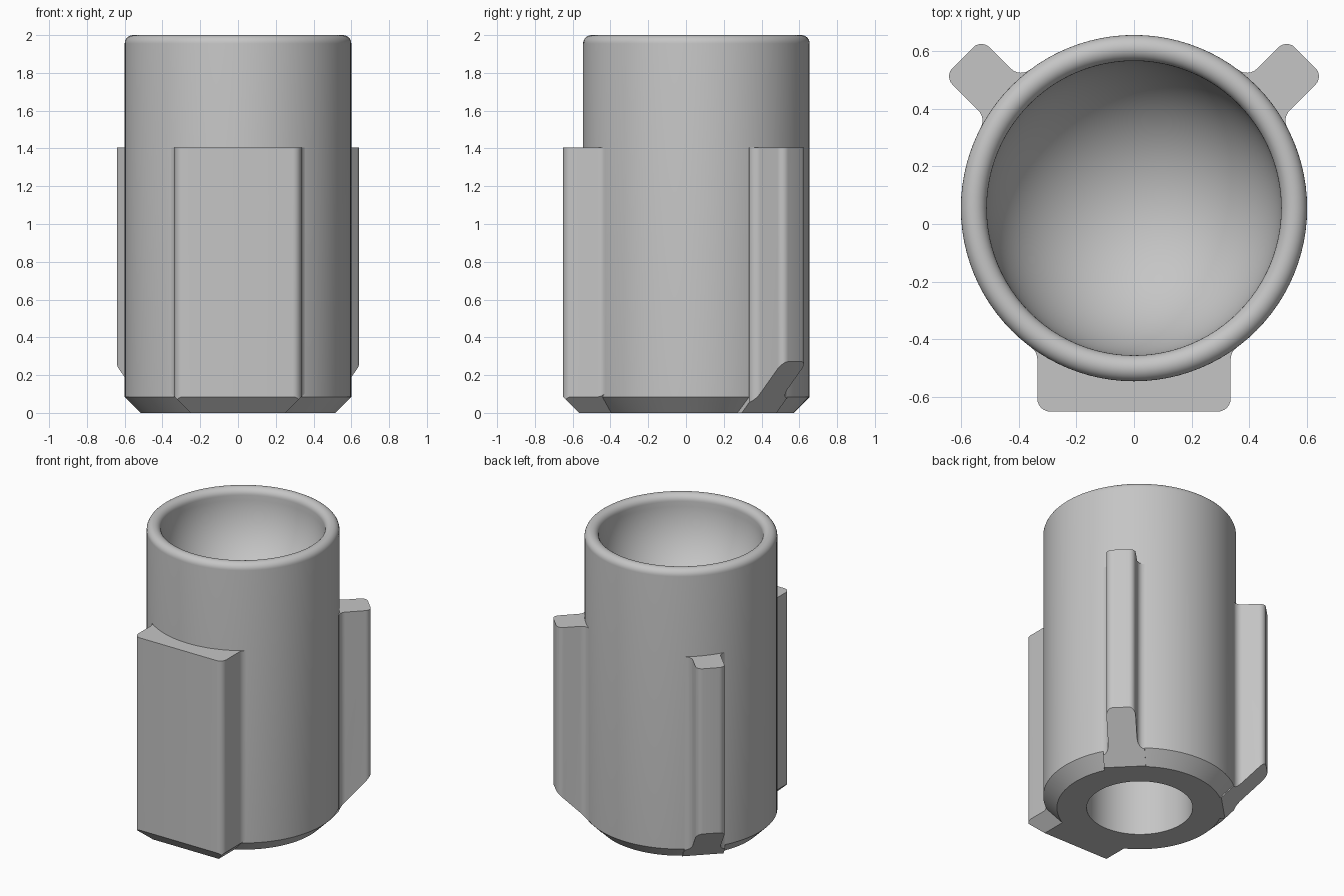
import bpy, bmesh, math
from mathutils import Vector, Matrix

cube = bpy.data.objects.get("Cube")
if cube:
    bpy.data.objects.remove(cube, do_unlink=True)

RADIUS, CENTRE_Y = 0.6, 0.055
CHAMFER, RIB_TOP = 0.085, 1.405

grey = bpy.data.materials.new("light grey")
grey.use_nodes = True
colour = (0.56, 0.56, 0.56, 1)
grey.diffuse_color = colour
grey.node_tree.nodes["Principled BSDF"].inputs["Base Color"].default_value = colour


def arc(cx, cy, r, a0, a1, steps):
    return [(cx + r * math.cos(a0 + (a1 - a0) * i / steps),
             cy + r * math.sin(a0 + (a1 - a0) * i / steps)) for i in range(steps + 1)]


def finish(bm, name):
    bmesh.ops.remove_doubles(bm, verts=bm.verts, dist=1e-5)
    bmesh.ops.recalc_face_normals(bm, faces=bm.faces)
    mesh = bpy.data.meshes.new(name)
    bm.to_mesh(mesh)
    bm.free()
    mesh.materials.append(grey)
    obj = bpy.data.objects.new(name, mesh)
    bpy.context.collection.objects.link(obj)
    bpy.ops.object.select_all(action="DESELECT")
    obj.select_set(True)
    bpy.context.view_layer.objects.active = obj
    bpy.ops.object.shade_smooth_by_angle(angle=math.radians(28))
    return obj


# Turned body: blind hole below, chamfered foot, rounded lip, round bowl on top
lip = 0.045
bowl = RADIUS - 2 * lip
foot = RADIUS - CHAMFER
profile = [(0, 1.0), (0.33, 1.0), (0.33, 0), (foot, 0), (RADIUS, CHAMFER)]
profile += arc(RADIUS - lip, 2 - lip, lip, 0, math.pi, 14)
profile += arc(0, 2 - lip, bowl, 0, -math.pi / 2, 24)[1:]
bm = bmesh.new()
verts = [bm.verts.new((r, CENTRE_Y, z)) for r, z in profile]
edges = [bm.edges.new(pair) for pair in zip(verts, verts[1:])]
bmesh.ops.spin(bm, geom=verts + edges, cent=(0, CENTRE_Y, 0), axis=(0, 0, 1),
               angle=math.tau, steps=96, use_duplicate=False)
finish(bm, "body")


def half_outline(width, outer, base, corner, fillet=0.05):
    """One side of a rib section, (across, outward), from inside the body to the tip."""
    cx = width + fillet
    reach = RADIUS + fillet
    cy = math.sqrt(reach ** 2 - cx ** 2)
    start = math.atan2(-cy, -cx) % math.tau
    blend = arc(cx, cy, fillet, start, math.pi, 6)
    tip = arc(width - corner, outer - corner, corner, 0, math.pi / 2, 6)
    return [(blend[0][0], base)] + blend + tip


def rib(name, left, right, outer, base, corner, angle, cuts, mirror=False):
    """Extruded rib pointing outward at the angle, with sloping cuts under it."""
    outline = half_outline(right, outer, base, corner)
    outline += [(-x, y) for x, y in reversed(half_outline(left, outer, base, corner))]
    bm = bmesh.new()
    face = bm.faces.new([bm.verts.new((x, y, 0)) for x, y in outline])
    top = bmesh.ops.extrude_face_region(bm, geom=[face])["geom"]
    bmesh.ops.translate(bm, verts=[v for v in top if isinstance(v, bmesh.types.BMVert)],
                        vec=(0, 0, RIB_TOP))
    for point, normal in cuts:
        cut = bmesh.ops.bisect_plane(bm, geom=bm.verts[:] + bm.edges[:] + bm.faces[:],
                                     plane_co=Vector(point), plane_no=Vector(normal),
                                     clear_outer=True)["geom_cut"]
        rim = [e for e in cut if isinstance(e, bmesh.types.BMEdge)]
        bmesh.ops.holes_fill(bm, edges=rim, sides=0)
    turn = Matrix.Translation((0, CENTRE_Y, 0)) @ Matrix.Rotation(angle, 4, "Z")
    if mirror:
        turn = Matrix.Scale(-1, 4, (1, 0, 0)) @ turn
    bm.transform(turn)
    return finish(bm, name)


# Wide flat key on the front, chamfered on three sides
rib("front_key", 0.335, 0.335, 0.705, 0.4, 0.045, math.pi,
    [((0, 0.705 - CHAMFER, 0), (0, 1, -1)),
     ((0.335 - CHAMFER, 0, 0), (1, 0, -1)),
     ((CHAMFER - 0.335, 0, 0), (-1, 0, -1))])

# Pair of narrow diagonal ribs at the back, cut away underneath
for name, flip in (("back_left_rib", False), ("back_right_rib", True)):
    rib(name, 0.04, 0.142, 0.788, 0.42, 0.04, -math.pi / 4,
        [((0, 0.517, 0), (0, 1, -1))], flip)
